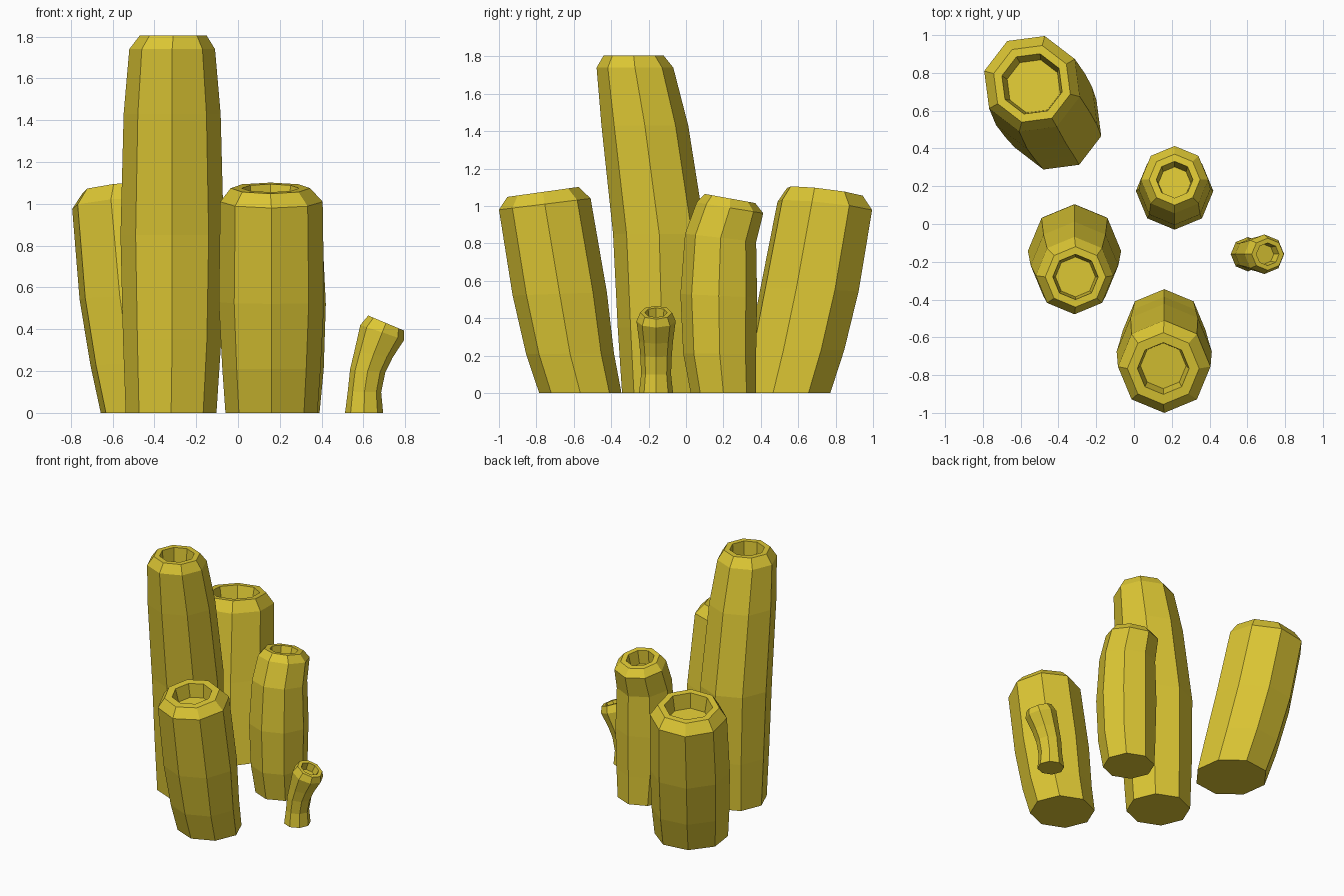
import bpy
import bmesh
from math import cos, sin, tau, radians

SIDES = 8

default_cube = bpy.data.objects.get("Cube")
if default_cube:
    bpy.data.objects.remove(default_cube, do_unlink=True)

# Single yellow material shared by every tube
yellow = bpy.data.materials.new("sponge_yellow")
yellow.use_nodes = True
colour = (0.72, 0.57, 0.034, 1.0)
yellow.diffuse_color = colour
yellow.node_tree.nodes["Principled BSDF"].inputs["Base Color"].default_value = colour


def add_ring(bm, centre, radius, slope, turn):
    """Octagonal ring whose plane is tilted by the given x and y slopes."""
    x, y, z = centre
    ring = []
    for i in range(SIDES):
        angle = tau * i / SIDES + turn
        dx, dy = radius * cos(angle), radius * sin(angle)
        ring.append(bm.verts.new((x + dx, y + dy, z + slope[0] * dx + slope[1] * dy)))
    return ring


def add_tube(name, sections, hole, depth, slope=(0, 0), turn=0):
    """Loft a tube through (x, y, z, radius) sections, then sink its hollow mouth."""
    bm = bmesh.new()
    x, y, top, rim_radius = sections[-1]
    rings = []
    for sx, sy, sz, radius in sections:
        # The tilt grows from a level base to the full slope at the mouth
        amount = min(1, (sz / top) ** 2)
        tilt = [s * amount for s in slope]
        rings.append(add_ring(bm, (sx, sy, sz), radius, tilt, turn))

    # Flat lip, then the floor of the hollow, moved down along the tube axis
    rings.append(add_ring(bm, (x, y, top), hole, slope, turn))
    floor_centre = (x + slope[0] * depth, y + slope[1] * depth, top - depth)
    rings.append(add_ring(bm, floor_centre, hole * 0.88, slope, turn))

    for lower, upper in zip(rings, rings[1:]):
        for i in range(SIDES):
            j = (i + 1) % SIDES
            bm.faces.new((lower[i], lower[j], upper[j], upper[i]))
    bm.faces.new(rings[0][::-1])
    bm.faces.new(rings[-1])
    bmesh.ops.recalc_face_normals(bm, faces=bm.faces)

    mesh = bpy.data.meshes.new(name)
    bm.to_mesh(mesh)
    bm.free()
    mesh.materials.append(yellow)
    tube = bpy.data.objects.new(name, mesh)
    bpy.context.collection.objects.link(tube)
    return tube


# Tall tube leaning slightly forward
add_tube("tall_tube", [
    (-0.32, -0.125, 0, 0.217),
    (-0.315, -0.13, 0.35, 0.235),
    (-0.315, -0.143, 0.85, 0.247),
    (-0.315, -0.22, 1.43, 0.232),
    (-0.315, -0.273, 1.74, 0.205),
    (-0.31, -0.28, 1.805, 0.16),
], hole=0.12, depth=0.18)

# Wide tube leaning towards the front
add_tube("front_tube", [
    (0.16, -0.565, 0, 0.22),
    (0.16, -0.62, 0.21, 0.235),
    (0.16, -0.675, 0.53, 0.252),
    (0.16, -0.755, 1.01, 0.245),
    (0.155, -0.765, 1.075, 0.19),
], hole=0.137, depth=0.1, slope=(0, 0.14))

# Wide tube leaning towards the back right corner
add_tube("back_tube", [
    (-0.415, 0.53, 0, 0.25),
    (-0.45, 0.59, 0.23, 0.265),
    (-0.495, 0.66, 0.55, 0.272),
    (-0.54, 0.742, 1.0, 0.262),
    (-0.54, 0.742, 1.075, 0.21),
], hole=0.165, depth=0.11, slope=(0.08, -0.12), turn=radians(30))

# Medium tube with a mouth bent backwards
add_tube("middle_tube", [
    (0.215, 0.2, 0, 0.175),
    (0.215, 0.18, 0.21, 0.195),
    (0.215, 0.175, 0.52, 0.205),
    (0.215, 0.185, 0.83, 0.19),
    (0.215, 0.235, 0.99, 0.178),
    (0.215, 0.235, 1.04, 0.135),
], hole=0.097, depth=0.1, slope=(0, -0.18))

# Small curved tube bending to the side
add_tube("small_tube", [
    (0.603, -0.16, 0, 0.091),
    (0.605, -0.16, 0.1, 0.08),
    (0.62, -0.16, 0.2, 0.084),
    (0.648, -0.16, 0.28, 0.091),
    (0.69, -0.16, 0.385, 0.105),
    (0.708, -0.16, 0.43, 0.085),
], hole=0.06, depth=0.05, slope=(-0.42, 0))
